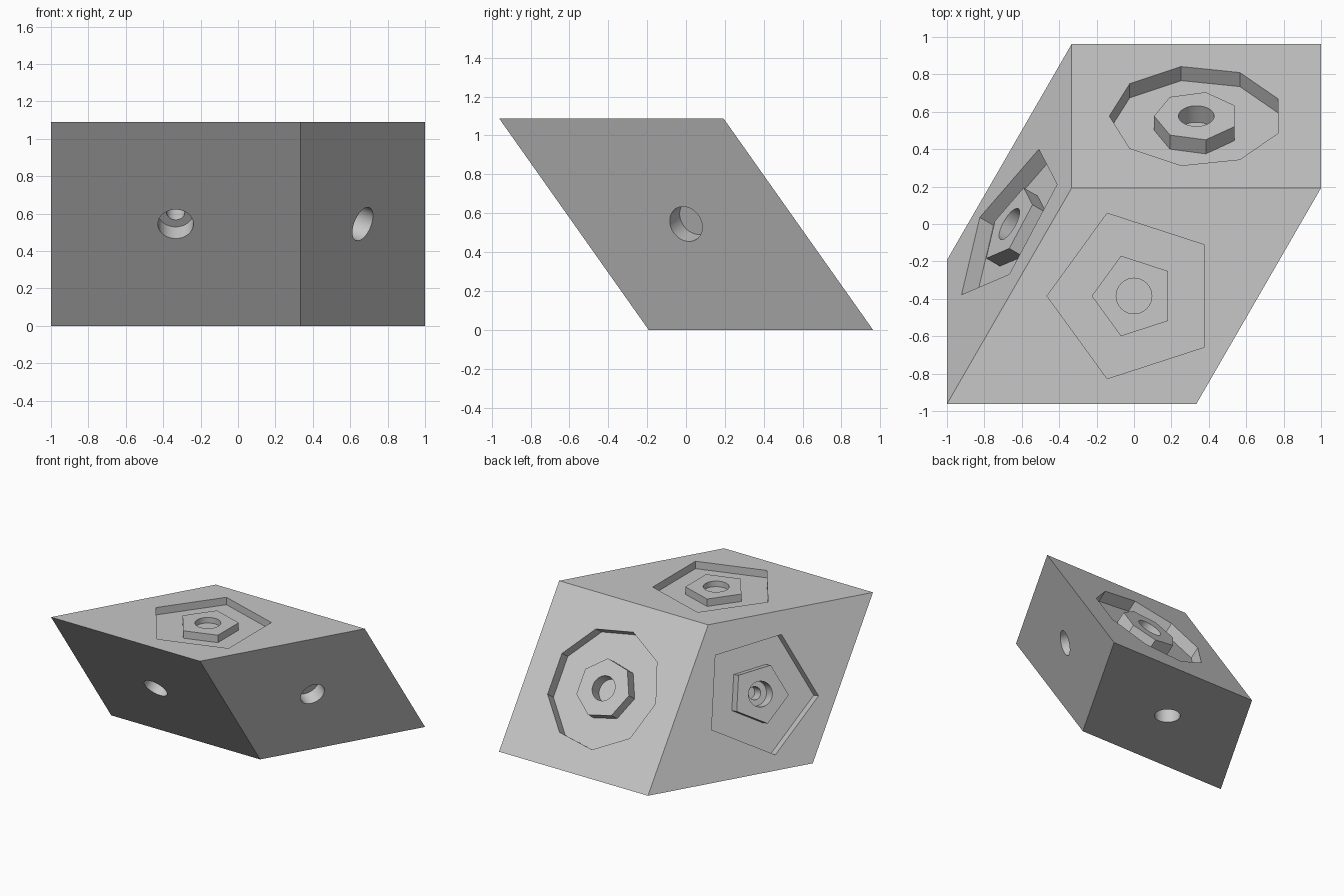
import bpy
import bmesh
from math import cos, sin, pi
from mathutils import Vector

cube = bpy.data.objects.get("Cube")
if cube:
    bpy.data.objects.remove(cube, do_unlink=True)

grey = bpy.data.materials.new("light_grey")
grey.use_nodes = True
grey.diffuse_color = (0.57, 0.57, 0.57, 1)
grey.node_tree.nodes["Principled BSDF"].inputs["Base Color"].default_value = (0.57, 0.57, 0.57, 1)

# Edge vectors of the slanted block
EDGE = 4 / 3
A = Vector((EDGE, 0, 0))
B = Vector((EDGE / 2, EDGE * 3 ** 0.5 / 2, 0))
C = Vector((0, -EDGE / 3 ** 0.5, EDGE * (2 / 3) ** 0.5))
CENTRE = Vector((0, 0, C.z / 2))


def make_object(name, bm):
    bmesh.ops.recalc_face_normals(bm, faces=bm.faces)
    mesh = bpy.data.meshes.new(name)
    bm.to_mesh(mesh)
    bm.free()
    mesh.materials.append(grey)
    obj = bpy.data.objects.new(name, mesh)
    bpy.context.collection.objects.link(obj)
    return obj


def prism(name, face, sides, radius, depth, lift=0.05):
    """Upright prism on a block face: from lift above it to depth below it."""
    origin, normal, first = face
    side = normal.cross(first)
    bm = bmesh.new()
    ring = []
    for i in range(sides):
        t = 2 * pi * i / sides
        ring.append(bm.verts.new(origin + normal * lift + (first * cos(t) + side * sin(t)) * radius))
    cap = bm.faces.new(ring)
    top = bmesh.ops.extrude_face_region(bm, geom=[cap], use_keep_orig=True)["geom"]
    moved = [v for v in top if isinstance(v, bmesh.types.BMVert)]
    bmesh.ops.translate(bm, verts=moved, vec=-normal * (depth + lift))
    return make_object(name, bm)


def combine(target, tool, operation):
    """Apply a boolean and discard the tool."""
    tool.hide_render = True
    mod = target.modifiers.new("shape", 'BOOLEAN')
    mod.operation = operation
    mod.solver = 'EXACT'
    mod.object = tool
    bpy.ops.object.select_all(action='DESELECT')
    bpy.context.view_layer.objects.active = target
    target.select_set(True)
    bpy.ops.object.modifier_apply(modifier=mod.name)
    bpy.data.objects.remove(tool, do_unlink=True)


def block_face(outward, first):
    """Face centre, unit normal and direction of the first polygon corner."""
    others = [e for e in (A, B, C) if abs(e.dot(outward)) < EDGE ** 2 * 0.999]
    normal = others[0].cross(others[1]).normalized()
    if normal.dot(outward) < 0:
        normal.negate()
    return CENTRE + outward / 2, normal, first.normalized()


# Slanted block
bm = bmesh.new()
bmesh.ops.create_cube(bm, size=1)
for v in bm.verts:
    v.co = CENTRE + A * v.co.x + B * v.co.y + C * v.co.z
block = make_object("slanted_block", bm)

# Faces: outward edge, first corner, outer sides, island sides, recess depth,
# hole depth, pin hole
FACES = [
    (C, -A, 5, 5, 0.06, 0.045, False),
    (B, -A, 9, 7, 0.092, 0.108, False),
    (-A, C, 5, 5, 0.09, 0.108, True),
    (-C, A, 0, 0, 0, 0.108, False),
    (-B, A, 0, 0, 0, 0.108, True),
    (A, C, 0, 0, 0, 0.108, False),
]

for outward, first, outer, inner, recess, hole, pin in FACES:
    face = block_face(outward, first)
    # Polygon recess with a flush island
    if outer:
        combine(block, prism("recess", face, outer, 0.465, recess), 'DIFFERENCE')
        combine(block, prism("island", face, inner, 0.226, recess + 0.02, 0), 'UNION')
    # Round socket and pin hole
    combine(block, prism("socket", face, 48, 0.095, hole), 'DIFFERENCE')
    if pin:
        combine(block, prism("pin_hole", face, 32, 0.049, hole + 0.11), 'DIFFERENCE')

bpy.ops.object.select_all(action='DESELECT')
bpy.context.view_layer.objects.active = block
block.select_set(True)
bpy.ops.object.shade_smooth_by_angle(angle=pi / 9)
